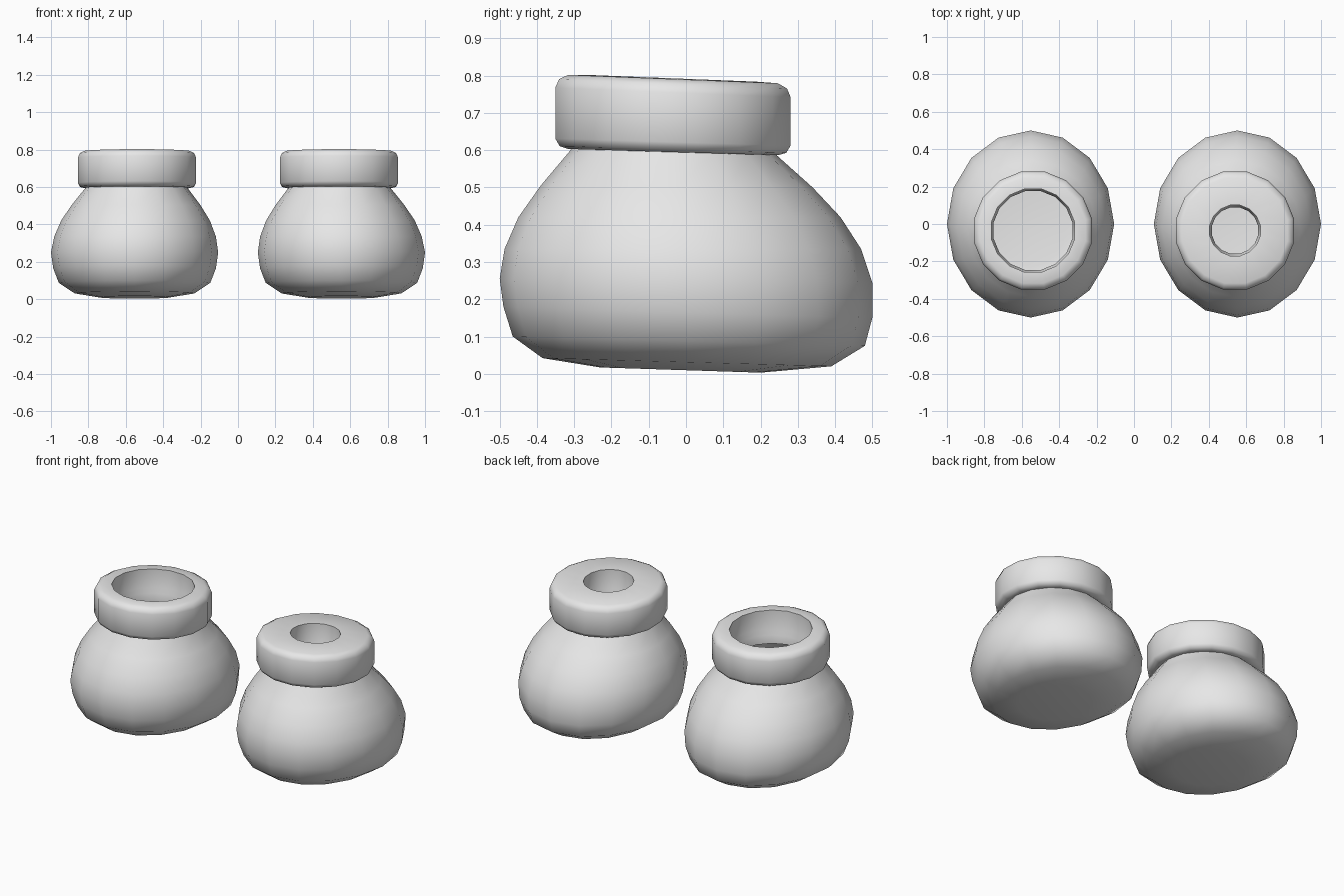
import bpy
import math

cube = bpy.data.objects.get("Cube")
if cube:
    bpy.data.objects.remove(cube, do_unlink=True)

SIDES = 16

grey = bpy.data.materials.new("plain_grey")
grey.use_nodes = True
colour = (0.8, 0.8, 0.8, 1)
grey.diffuse_color = colour
grey.node_tree.nodes["Principled BSDF"].inputs["Base Color"].default_value = colour


def loft(name, rings, cap_start=False, closed=False):
    """Skin a stack of equal-sided rings into one smooth mesh."""
    verts = [p for ring in rings for p in ring]
    faces = []
    for i in range(len(rings) if closed else len(rings) - 1):
        a, b = i * SIDES, (i + 1) % len(rings) * SIDES
        for j in range(SIDES):
            k = (j + 1) % SIDES
            faces.append((a + j, a + k, b + k, b + j))
    if cap_start:
        faces.append(tuple(reversed(range(SIDES))))
    mesh = bpy.data.meshes.new(name)
    mesh.from_pydata(verts, [], faces)
    mesh.materials.append(grey)
    obj = bpy.data.objects.new(name, mesh)
    bpy.context.collection.objects.link(obj)
    bpy.ops.object.select_all(action="DESELECT")
    obj.select_set(True)
    bpy.context.view_layer.objects.active = obj
    return obj


def body_ring(cx, y_front, y_back, z_front, z_back, half_width):
    """Tilted oval passing through a front point and a back point."""
    ring = []
    for j in range(SIDES):
        a = math.tau * j / SIDES
        t = (1 + math.sin(a)) / 2
        ring.append((cx + half_width * math.cos(a),
                     y_front + (y_back - y_front) * t,
                     z_front + (z_back - z_front) * t))
    return ring


def collar_ring(cx, radius, z, slope):
    """Round ring that drops gently toward the back."""
    ring = []
    for j in range(SIDES):
        a = math.tau * (j + 0.5) / SIDES
        y = radius * math.sin(a)
        ring.append((cx + radius * math.cos(a), y - 0.035, z - slope * y))
    return ring


# Body outline: front y, back y, front z, back z, half width
BODY = [
    (-0.23, 0.20, 0.017, 0.003, 0.19),
    (-0.385, 0.39, 0.042, 0.02, 0.32),
    (-0.465, 0.48, 0.10, 0.075, 0.405),
    (-0.49, 0.50, 0.18, 0.15, 0.435),
    (-0.50, 0.50, 0.255, 0.245, 0.447),
    (-0.487, 0.47, 0.335, 0.335, 0.432),
    (-0.45, 0.415, 0.42, 0.42, 0.398),
    (-0.39, 0.34, 0.505, 0.50, 0.345),
    (-0.31, 0.245, 0.60, 0.585, 0.275),
    (-0.295, 0.225, 0.63, 0.615, 0.26),
]


def build(side, sign, hole):
    # Rounded bulging body with a thin wall, open at the neck
    rings = [body_ring(sign * (0.553 - 0.013 * max(0, i - 4) / 5), *row)
             for i, row in enumerate(BODY)]
    body = loft(side + "_body", rings, cap_start=True)
    bpy.ops.object.shade_smooth()
    shell = body.modifiers.new("wall", "SOLIDIFY")
    shell.thickness = 0.015
    shell.offset = -1

    # Thick soft-edged collar with a round opening
    r, lip = 0.322, hole - 0.012
    profile = [(lip, 0.60, 0.03), (r - 0.035, 0.595, 0.03), (r - 0.012, 0.602, 0.03),
               (r, 0.622, 0.03), (r, 0.755, 0.04), (r - 0.01, 0.778, 0.04),
               (r - 0.035, 0.791, 0.04), (hole, 0.793, 0.04), (hole, 0.68, 0.03),
               (lip, 0.65, 0.03)]
    loft(side + "_collar", [collar_ring(sign * 0.54, *p) for p in profile], closed=True)
    bpy.ops.object.shade_smooth_by_angle(angle=math.radians(50))


build("right", -1, 0.227)
build("left", 1, 0.138)
